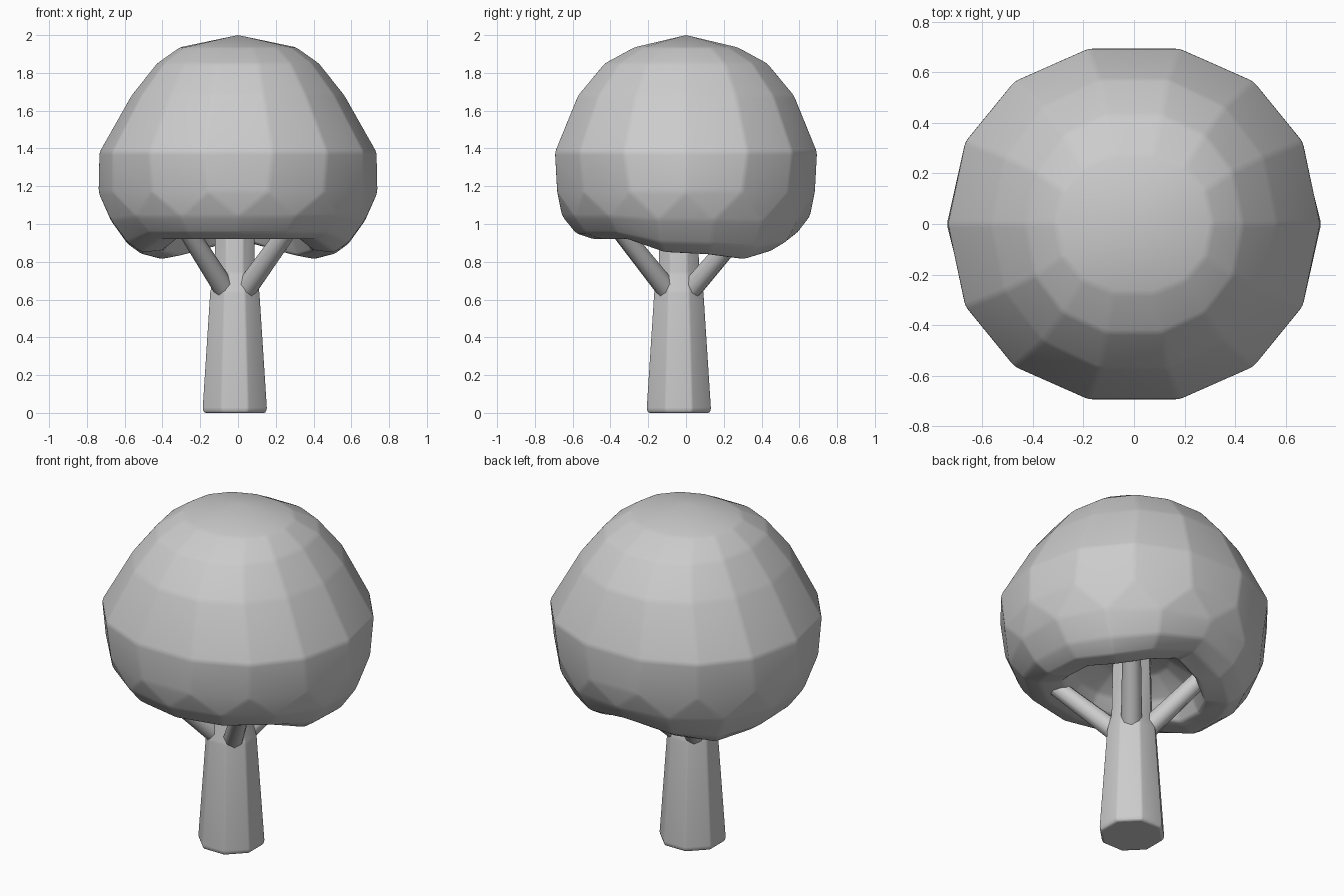
import bpy, bmesh, math
from mathutils import Vector

if "Cube" in bpy.data.objects:
    bpy.data.objects.remove(bpy.data.objects["Cube"])


def make_object(name, bm, bevel=0.0, angle=30):
    bmesh.ops.recalc_face_normals(bm, faces=bm.faces)
    mesh = bpy.data.meshes.new(name)
    bm.to_mesh(mesh)
    bm.free()
    obj = bpy.data.objects.new(name, mesh)
    bpy.context.collection.objects.link(obj)
    if bevel:
        mod = obj.modifiers.new("soft_edges", 'BEVEL')
        mod.width = bevel
        mod.segments = 2
        mod.limit_method = 'ANGLE'
        mod.angle_limit = math.radians(8)
    bpy.ops.object.select_all(action='DESELECT')
    obj.select_set(True)
    bpy.context.view_layer.objects.active = obj
    bpy.ops.object.shade_smooth_by_angle(angle=math.radians(angle))
    return obj


def bridge(bm, a, b, triangles=False):
    n = len(a)
    for i in range(n):
        j = (i + 1) % n
        if triangles:
            bm.faces.new((a[i], a[j], b[i]))
            bm.faces.new((a[j], b[j], b[i]))
        else:
            bm.faces.new((a[i], a[j], b[j], b[i]))


def rim_lift(a):
    # rim is arched at front and back, drooping at the back corners
    s = math.sin(a)
    if s < 0:
        t = min(1, max(0, (-s - 0.15) / 0.45))
        return 0.075 * t * t * (3 - 2 * t)
    return 0.07 * s ** 8 - 0.035 * math.sin(2 * a) ** 2


def squared(t, n):
    return math.copysign(abs(t) ** (2 / n), t)


# Faceted crown: outer shell, drooping rim, then the hollow underside
SIDES = 14
# height, x radius, y radius, squareness, half-step stagger, share of rim lift
crown_rings = [
    (1.935, 0.31, 0.28, 2.2, 0, 0), (1.85, 0.43, 0.44, 2.2, 0, 0),
    (1.68, 0.565, 0.585, 2.1, 0, 0), (1.38, 0.735, 0.71, 2.15, 0, 0),
    (1.17, 0.74, 0.70, 1.95, 0, 0), (1.02, 0.69, 0.655, 2.0, 1, 0.25),
    (0.90, 0.60, 0.585, 2.05, 1, 0.7), (0.845, 0.52, 0.49, 2.1, 1, 1),
    (0.86, 0.40, 0.36, 2, 1, 0.9), (0.99, 0.34, 0.31, 2, 1, 0.2),
    (1.08, 0.20, 0.18, 2, 1, 0),
]
bm = bmesh.new()
loops = []
for z, rx, ry, n, half, lift in crown_rings:
    ring = []
    for i in range(SIDES):
        a = 2 * math.pi * (i + half * 0.5) / SIDES
        ring.append(bm.verts.new((rx * squared(math.cos(a), n),
                                  ry * squared(math.sin(a), n),
                                  z + lift * rim_lift(a))))
    loops.append(ring)
for k in range(len(loops) - 1):
    bridge(bm, loops[k], loops[k + 1],
           triangles=crown_rings[k][4] != crown_rings[k + 1][4])
for ring, z in ((loops[0], 2.0), (loops[-1], 1.10)):
    tip = bm.verts.new((0, 0, z))
    for i in range(SIDES):
        bm.faces.new((ring[i], ring[(i + 1) % SIDES], tip))
make_object("leafy_crown", bm, bevel=0.015)

# Eight-sided tapering trunk, running up into the crown
bm = bmesh.new()
loops = []
for z, apothem in ((0, 0.162), (0.02, 0.170), (0.64, 0.130),
                   (0.74, 0.107), (1.12, 0.100)):
    r = apothem / math.cos(math.pi / 8)
    loops.append([bm.verts.new((-0.017 + r * math.cos(a),
                                -0.038 + r * math.sin(a), z))
                  for a in (math.pi * (i + 0.5) / 4 for i in range(8))])
for k in range(len(loops) - 1):
    bridge(bm, loops[k], loops[k + 1])
bm.faces.new(loops[0])
bm.faces.new(loops[-1])
make_object("trunk", bm, bevel=0.008)


# Four diagonal branches
def branch(name, start, end, r0, r1, sides=8):
    start, end = Vector(start), Vector(end)
    axis = end - start
    turn = axis.to_track_quat('Z', 'Y')
    bm = bmesh.new()
    bmesh.ops.create_cone(bm, cap_ends=True, segments=sides, radius1=r0,
                          radius2=r1, depth=axis.length)
    for v in bm.verts:
        v.co = turn @ v.co + (start + end) / 2
    make_object(name, bm, angle=50)


for sx, side in ((-1, "left"), (1, "right")):
    branch("front_branch_" + side, (sx * 0.045 - 0.015, -0.09, 0.64),
           (sx * 0.31, -0.40, 1.03), 0.058, 0.048)
    branch("back_branch_" + side, (sx * 0.045 - 0.015, 0.015, 0.64),
           (sx * 0.31, 0.35, 1.03), 0.058, 0.048)
